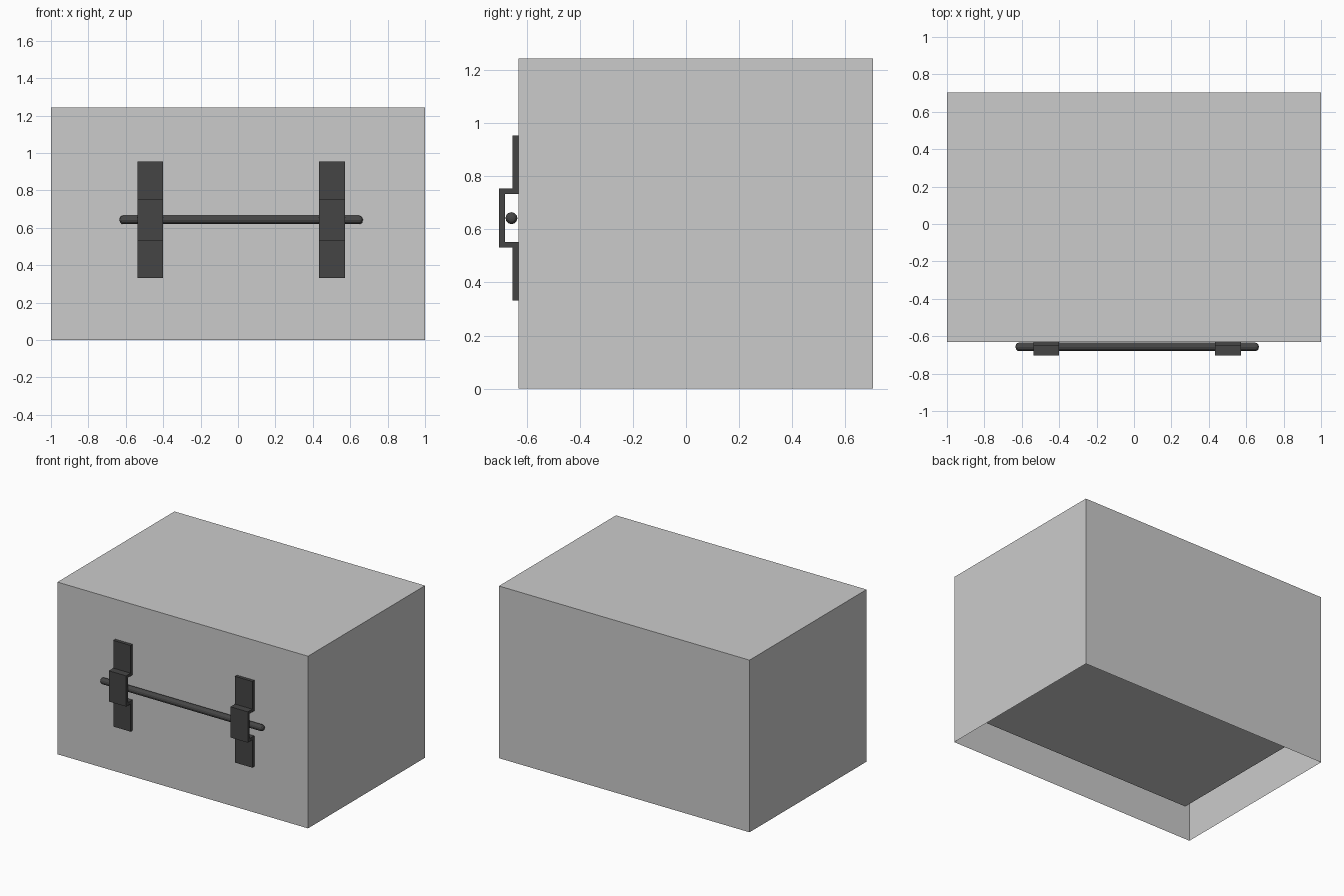
import bpy, bmesh
from math import pi
from mathutils import Matrix

if "Cube" in bpy.data.objects:
    bpy.data.objects.remove(bpy.data.objects["Cube"])

FRONT, BACK, TOP = -0.63, 0.704, 1.242


def make_object(name, bm, color=None):
    bm.normal_update()
    mesh = bpy.data.meshes.new(name)
    bm.to_mesh(mesh)
    bm.free()
    obj = bpy.data.objects.new(name, mesh)
    bpy.context.collection.objects.link(obj)
    if color:
        mesh.materials.append(color)
    return obj


dark = bpy.data.materials.new("dark_metal")
dark.diffuse_color = (0.06, 0.06, 0.06, 1)
dark.use_nodes = True
dark.node_tree.nodes["Principled BSDF"].inputs["Base Color"].default_value = dark.diffuse_color

# Crate shell: thin walls, open underneath
bm = bmesh.new()
bmesh.ops.create_cube(bm, size=1)
bmesh.ops.transform(bm, verts=bm.verts, matrix=Matrix.Translation((0, (FRONT + BACK) / 2, TOP / 2))
                    @ Matrix.Diagonal((2, BACK - FRONT, TOP, 1)))
bottom = min(bm.faces, key=lambda f: f.calc_center_median().z)
bmesh.ops.delete(bm, geom=[bottom], context='FACES_ONLY')
make_object("crate_shell", bm)

# Raised floor panel, facing down, with a narrow gap to the walls
bm = bmesh.new()
z, gap_x, gap_y = 0.205, 0.08, 0.053
x, y0, y1 = 1 - gap_x, FRONT + gap_y, BACK - gap_y
bm.faces.new([bm.verts.new(c) for c in
              ((-x, y0, z), (-x, y1, z), (x, y1, z), (x, y0, z))])
make_object("raised_floor", bm)

# Brackets: stepped strap profile (y, z) extruded along x
half = [(FRONT, 0.311), (-0.653, 0.311), (-0.653, 0.111), (-0.704, 0.111)]
inner = [(-0.682, 0.09), (FRONT, 0.09)]
mid_z = 0.643
profile = (half + [(y, -h) for y, h in reversed(half)]
           + [(y, -h) for y, h in reversed(inner)] + inner)
for name, x in (("left_bracket", -0.469), ("right_bracket", 0.502)):
    bm = bmesh.new()
    face = bm.faces.new([bm.verts.new((x - 0.069, y, mid_z + h)) for y, h in profile])
    side = bmesh.ops.extrude_face_region(bm, geom=[face], use_keep_orig=True)
    moved = [g for g in side["geom"] if isinstance(g, bmesh.types.BMVert)]
    bmesh.ops.translate(bm, verts=moved, vec=(0.138, 0, 0))
    bmesh.ops.recalc_face_normals(bm, faces=bm.faces)
    make_object(name, bm, dark)

# Locking rod: cylinder with rounded ends, lying along x
bm = bmesh.new()
bmesh.ops.create_cone(bm, cap_ends=True, segments=12, radius1=0.0225, radius2=0.0225, depth=1.3,
                      matrix=Matrix.Translation((0.017, -0.657, 0.642)) @ Matrix.Rotation(pi / 2, 4, 'Y'))
rims = [e for e in bm.edges if any(len(f.verts) > 4 for f in e.link_faces)]
bmesh.ops.bevel(bm, geom=rims, offset=0.018, segments=3, profile=0.5, affect='EDGES')
make_object("locking_rod", bm, dark)
